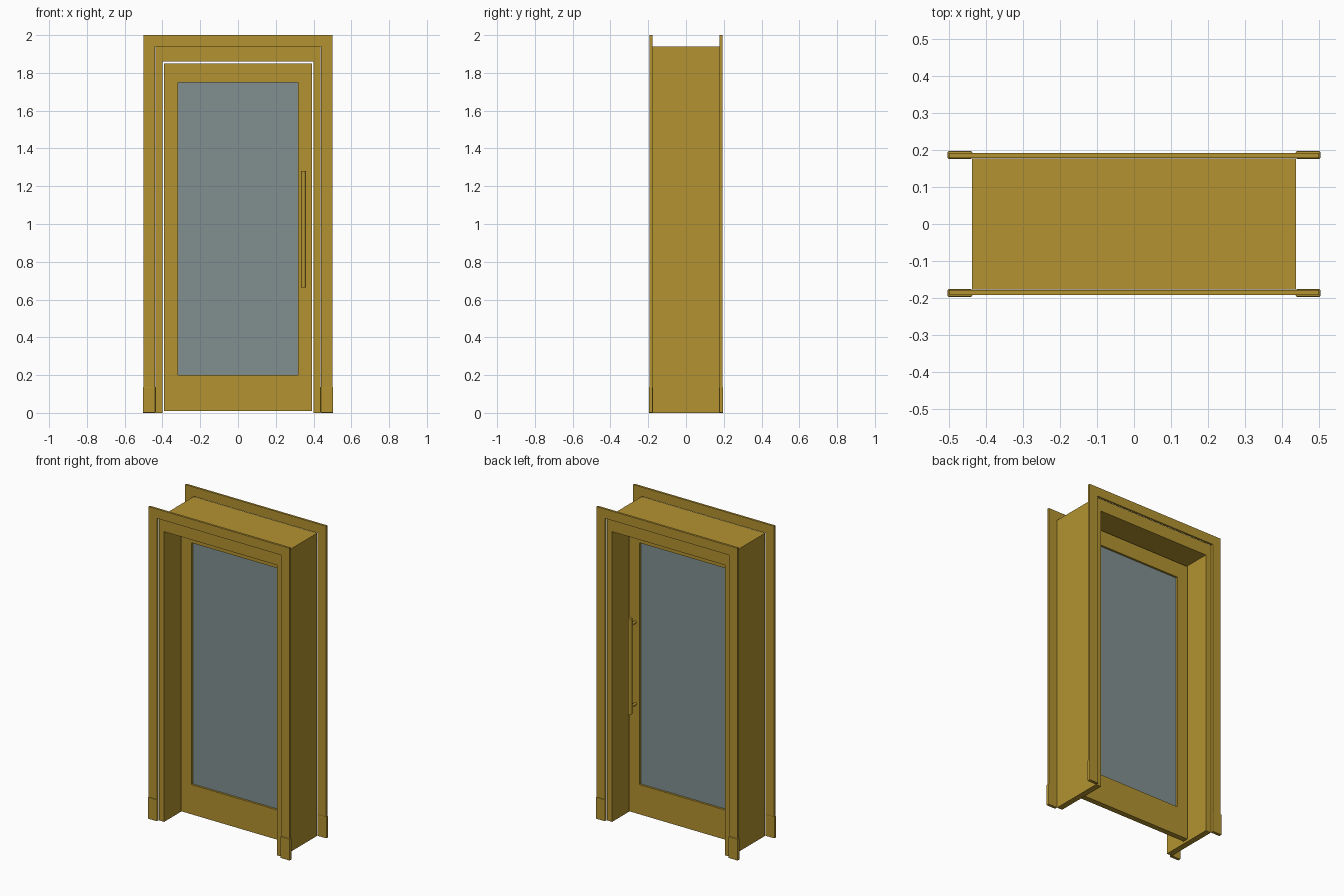
import bpy, bmesh
from mathutils import Matrix, Vector

if "Cube" in bpy.data.objects:
    bpy.data.objects.remove(bpy.data.objects["Cube"])


def material(name, color):
    m = bpy.data.materials.new(name)
    m.diffuse_color = color
    m.use_nodes = True
    m.node_tree.nodes["Principled BSDF"].inputs["Base Color"].default_value = m.diffuse_color
    return m


GOLD = material("gold_paint", (0.45, 0.29, 0.03, 1))
GLASS = material("grey_glass", (0.22, 0.28, 0.28, 1))


def add_object(name, bm, mat=GOLD):
    bmesh.ops.recalc_face_normals(bm, faces=bm.faces[:])
    me = bpy.data.meshes.new(name)
    bm.to_mesh(me)
    bm.free()
    me.materials.append(mat)
    ob = bpy.data.objects.new(name, me)
    bpy.context.collection.objects.link(ob)
    return ob


def box(name, lo, hi, mat=GOLD):
    lo, hi = Vector(lo), Vector(hi)
    bm = bmesh.new()
    bmesh.ops.create_cube(bm, size=1)
    for v in bm.verts:
        v.co = (lo + hi) / 2 + v.co * (hi - lo)
    return add_object(name, bm, mat)


def corners(half, z0, z1):
    return [(-half, z0), (-half, z1), (half, z1), (half, z0)]


def frame(name, outer, inner, y0, y1, closed=False):
    """Mitred frame between two xz outlines, extruded along y."""
    bm = bmesh.new()
    a = [bm.verts.new((x, y0, z)) for x, z in outer]
    b = [bm.verts.new((x, y0, z)) for x, z in inner]
    n = len(a)
    for i in range(n if closed else n - 1):
        j = (i + 1) % n
        bm.faces.new((a[i], a[j], b[j], b[i]))
    ext = bmesh.ops.extrude_face_region(bm, geom=bm.faces[:], use_keep_orig=True)
    new = [g for g in ext["geom"] if isinstance(g, bmesh.types.BMVert)]
    bmesh.ops.translate(bm, verts=new, vec=(0, y1 - y0, 0))
    return add_object(name, bm)


def rod(bm, start, end, radius):
    start, end = Vector(start), Vector(end)
    d = end - start
    mat = Matrix.Translation((start + end) / 2) @ d.to_track_quat('Z', 'Y').to_matrix().to_4x4()
    bmesh.ops.create_cone(bm, cap_ends=True, segments=24, radius1=radius,
                          radius2=radius, depth=d.length, matrix=mat)


# Deep jamb lining the opening
frame("jamb", corners(0.438, 0, 1.94), corners(0.40, 0, 1.86), -0.177, 0.177)

# Door leaf and its glass pane
frame("door_leaf", corners(0.393, 0.01, 1.849), corners(0.317, 0.2, 1.75),
      -0.018, 0.018, closed=True)
box("glass_pane", (-0.317, -0.005, 0.2), (0.317, 0.005, 1.75), GLASS)

# Parts repeated on the front and back
for side, s in (("front", -1), ("back", 1)):
    # Flat casing
    frame(side + "_casing", corners(0.50, 0, 2.0), corners(0.44, 0, 1.94),
          s * 0.178, s * 0.192)

    # Plinth blocks with softened edges
    for hand, h in (("left", -1), ("right", 1)):
        xs = sorted((h * 0.437, h * 0.504))
        ys = sorted((s * 0.176, s * 0.197))
        ob = box(f"{side}_{hand}_plinth", (xs[0], ys[0], 0), (xs[1], ys[1], 0.138))
        bev = ob.modifiers.new("soft_edges", 'BEVEL')
        bev.width = 0.004
        bev.segments = 2

    # Pull handle: upright bar on two standoffs
    bm = bmesh.new()
    rod(bm, (0.347, s * 0.07, 0.665), (0.347, s * 0.07, 1.28), 0.0125)
    for z in (0.71, 1.235):
        rod(bm, (0.347, s * 0.016, z), (0.347, s * 0.07, z), 0.009)
    handle = add_object(side + "_pull_handle", bm)
    bpy.ops.object.select_all(action='DESELECT')
    handle.select_set(True)
    bpy.context.view_layer.objects.active = handle
    bpy.ops.object.shade_smooth_by_angle()
